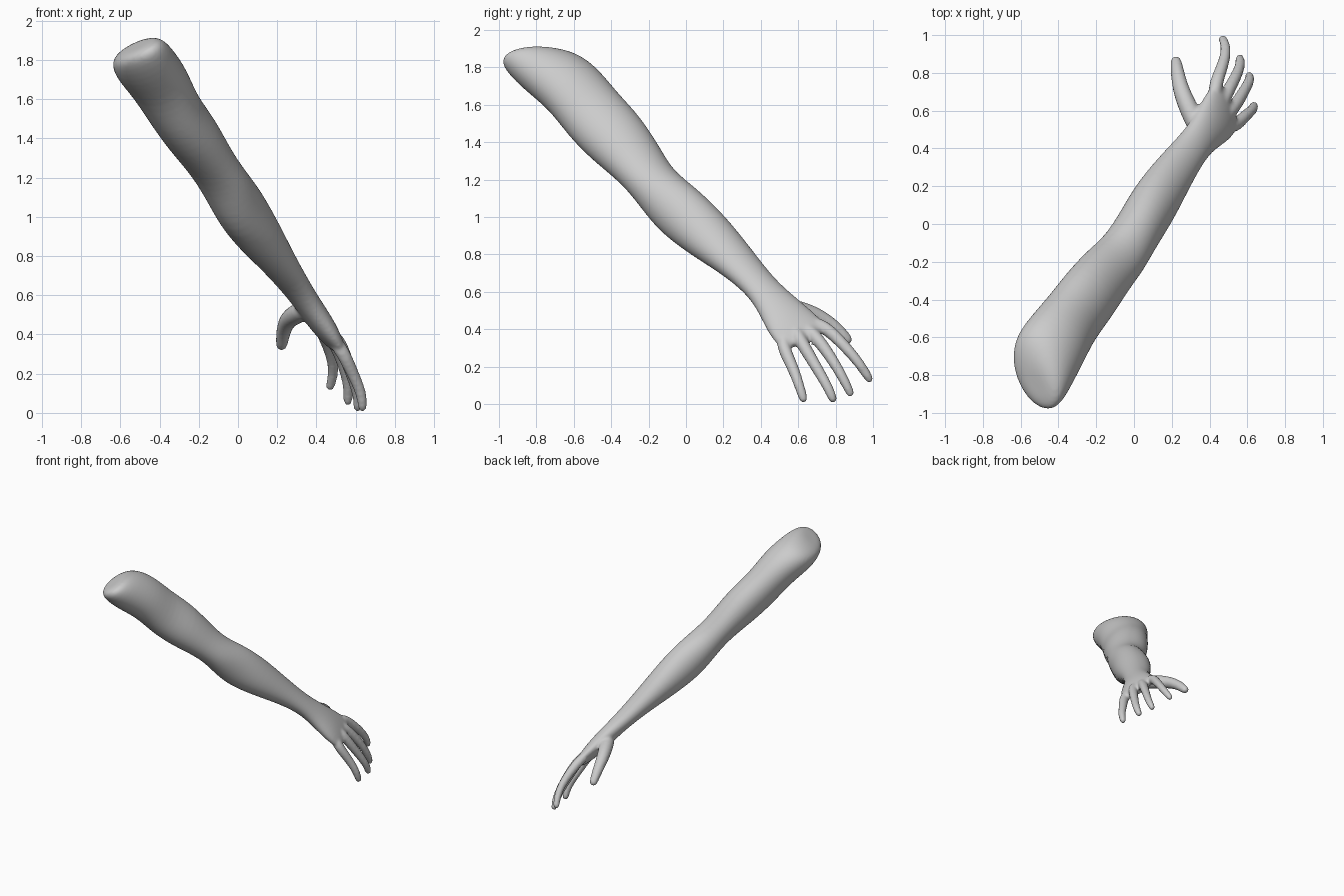
import bpy, bmesh, math
from mathutils import Vector

cube = bpy.data.objects.get("Cube")
if cube:
    bpy.data.objects.remove(cube)

# Limb frame: along the arm, sideways, and upward across it
SHOULDER = Vector((-0.45, -0.75, 1.80))
WRIST = Vector((0.34, 0.44, 0.57))
LENGTH = (WRIST - SHOULDER).length
ALONG = (WRIST - SHOULDER).normalized()
SIDE = ALONG.cross(Vector((0, 0, 1))).normalized()
UP = SIDE.cross(ALONG)

bm = bmesh.new()


def loft(rings):
    """Skin a list of equally sized point rings and close both ends."""
    loops = [[bm.verts.new(p) for p in ring] for ring in rings]
    n = len(loops[0])
    for a, b in zip(loops, loops[1:]):
        for i in range(n):
            j = (i + 1) % n
            bm.faces.new((a[i], a[j], b[j], b[i]))
    for loop in (loops[0], loops[-1]):
        mid = bm.verts.new(sum((v.co for v in loop), Vector()) / n)
        for i in range(n):
            bm.faces.new((loop[i], loop[(i + 1) % n], mid))


def section(t, su, sv, ru, rv, skew, tilt_u=0, tilt_v=0, n=20):
    """Skewed ellipse across the arm, optionally tilted along it."""
    ring = []
    for i in range(n):
        a = math.tau * i / n
        u = su + ru * math.cos(a)
        v = sv + rv * math.sin(a) + skew * math.cos(a)
        s = t * LENGTH + tilt_u * u + tilt_v * v
        ring.append(SHOULDER + ALONG * s + SIDE * u + UP * v)
    return ring


def finger(points, radii, n=12):
    """Round tapered tube through the points with a blunt tip."""
    pts = [Vector(p) for p in points]
    end = (pts[-1] - pts[-2]).normalized()
    pts.append(pts[-1] + end * radii[-1] * 0.75)
    radii = list(radii) + [radii[-1] * 0.6]
    rings = []
    for i, p in enumerate(pts):
        d = (pts[min(i + 1, len(pts) - 1)] - pts[max(i - 1, 0)]).normalized()
        x = d.cross(SIDE).normalized()
        y = d.cross(x)
        rings.append([p + (x * math.cos(math.tau * k / n) + y * math.sin(math.tau * k / n)) * radii[i]
                      for k in range(n)])
    loft(rings)


# Upper arm, forearm and palm: position, centre offsets, radii, skew, tilt
loft([section(*row) for row in (
    (-0.067, 0.0, -0.03, 0.10, 0.07, -0.01, -0.33, 0.37),
    (-0.054, -0.01, -0.03, 0.18, 0.125, -0.02, -0.31, 0.33),
    (0.01, -0.038, -0.01, 0.198, 0.156, -0.025, -0.1, 0.08),
    (0.10, -0.042, 0.012, 0.184, 0.154, -0.027),
    (0.20, -0.04, -0.01, 0.166, 0.154, -0.042),
    (0.30, -0.03, -0.005, 0.167, 0.158, -0.038),
    (0.42, -0.02, -0.01, 0.151, 0.122, -0.029),
    (0.50, 0.0, -0.024, 0.140, 0.121, -0.011),
    (0.60, -0.003, -0.025, 0.130, 0.155, -0.012),
    (0.72, -0.013, -0.01, 0.138, 0.132, -0.026),
    (0.85, -0.015, 0.006, 0.114, 0.088, -0.022),
    (0.95, -0.008, 0.01, 0.096, 0.069, -0.018),
    (1.02, 0.003, 0.006, 0.093, 0.073, -0.035),
    (1.10, 0.017, -0.003, 0.120, 0.074, -0.066),
    (1.165, 0.017, -0.003, 0.122, 0.052, -0.085, -0.1, 0.1),
    (1.185, 0.017, -0.003, 0.095, 0.035, -0.07, -0.1, 0.1),
)])

# Four fingers, each rooted inside the palm
PALM = Vector((0.42, 0.56, 0.45))
for path in (
    ((0.43, 0.74, 0.42), (0.475, 0.85, 0.31), (0.49, 0.93, 0.215), (0.47, 0.98, 0.135)),
    ((0.485, 0.68, 0.38), (0.535, 0.77, 0.26), (0.565, 0.84, 0.14), (0.56, 0.878, 0.06)),
    ((0.52, 0.60, 0.36), (0.575, 0.69, 0.21), (0.615, 0.76, 0.09), (0.61, 0.785, 0.028)),
    ((0.53, 0.51, 0.32), (0.59, 0.575, 0.19), (0.63, 0.605, 0.1), (0.635, 0.628, 0.028)),
):
    root = Vector(path[0]).lerp(PALM, 0.4)
    finger((root,) + path, (0.036, 0.038, 0.032, 0.028, 0.025))

# Thumb
finger(((0.345, 0.49, 0.53), (0.30, 0.59, 0.505), (0.25, 0.70, 0.475),
        (0.23, 0.80, 0.41), (0.222, 0.862, 0.345)),
       (0.05, 0.055, 0.047, 0.038, 0.032))

bmesh.ops.recalc_face_normals(bm, faces=bm.faces)
mesh = bpy.data.meshes.new("arm_with_hand")
bm.to_mesh(mesh)
bm.free()
arm = bpy.data.objects.new("arm_with_hand", mesh)
bpy.context.collection.objects.link(arm)

# Matte grey skin
grey = bpy.data.materials.new("light_grey")
grey.use_nodes = True
color = (0.6, 0.6, 0.6, 1)
grey.diffuse_color = color
grey.node_tree.nodes["Principled BSDF"].inputs["Base Color"].default_value = color
mesh.materials.append(grey)
mesh.polygons.foreach_set("use_smooth", [True] * len(mesh.polygons))

# Round the parts, fuse them into one skin and soften the joins
subsurf = arm.modifiers.new("round", "SUBSURF")
subsurf.levels = subsurf.render_levels = 2
fuse = arm.modifiers.new("fuse", "REMESH")
fuse.mode = "VOXEL"
fuse.voxel_size = 0.011
fuse.use_smooth_shade = True
soften = arm.modifiers.new("soften", "SMOOTH")
soften.factor = 0.5
soften.iterations = 3
